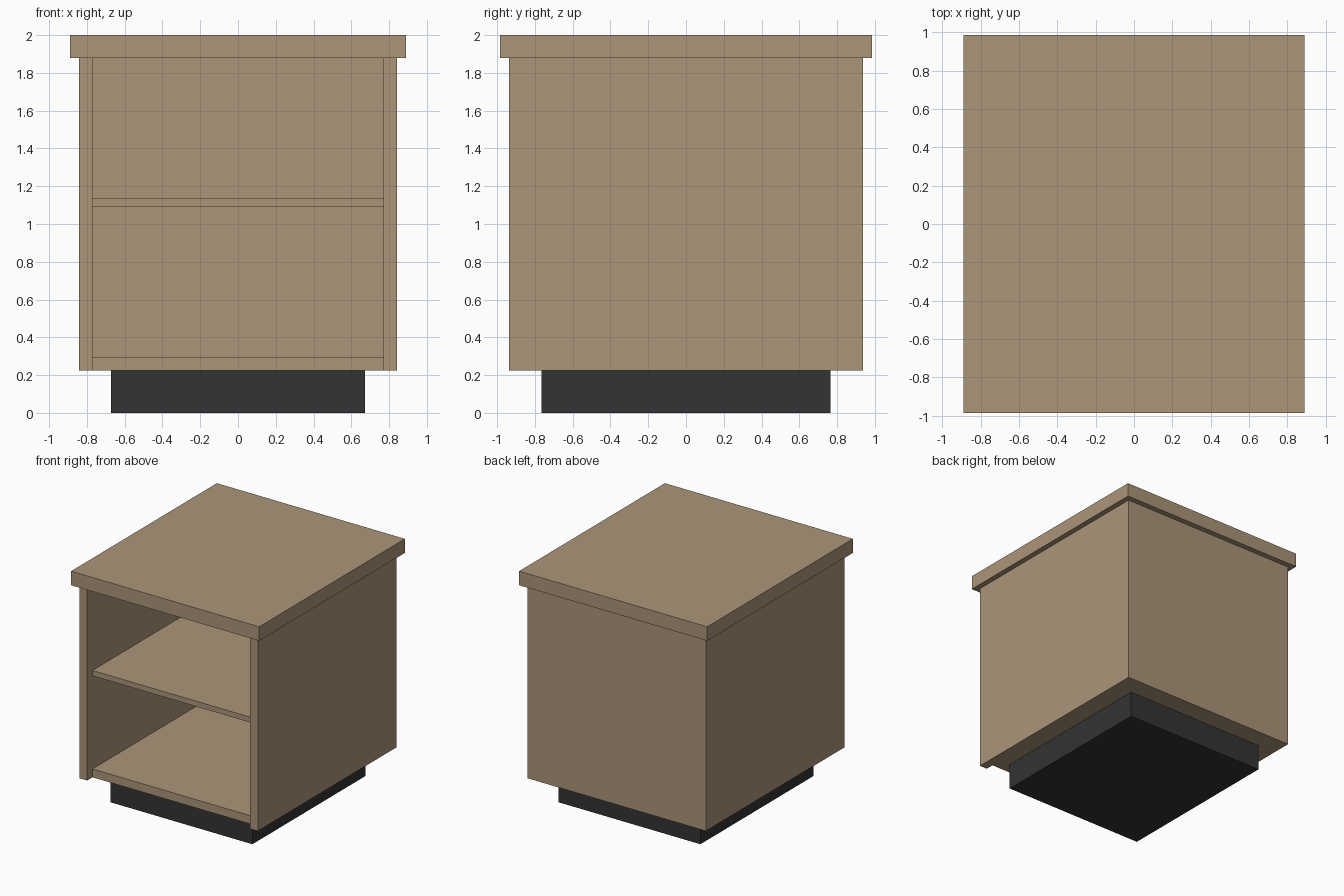
import bpy

if "Cube" in bpy.data.objects:
    bpy.data.objects.remove(bpy.data.objects["Cube"])


def material(name, color):
    m = bpy.data.materials.new(name)
    m.diffuse_color = (*color, 1.0)
    m.use_nodes = True
    m.node_tree.nodes["Principled BSDF"].inputs["Base Color"].default_value = m.diffuse_color
    return m


WOOD = material("tan_wood", (0.407, 0.301, 0.191))
DARK = material("dark_plinth", (0.033, 0.033, 0.033))


def box(name, lo, hi, mat):
    """Box between two corners, with scale applied to the mesh."""
    bpy.ops.mesh.primitive_cube_add(size=1)
    ob = bpy.context.object
    ob.name = ob.data.name = name
    for v in ob.data.vertices:
        v.co = [(a + b) / 2 + c * (b - a) for a, b, c in zip(lo, hi, v.co)]
    ob.data.materials.append(mat)
    return ob


# Main dimensions
OUT, IN = 0.843, 0.771        # outer and inner half width of the carcass
DEPTH, PANEL = 0.936, 0.072   # half depth and panel thickness
BOTTOM, TOP = 0.224, 1.88
FRONT = -DEPTH + PANEL        # shelves sit back from the front edge
BACK = DEPTH - PANEL

# Recessed plinth and overhanging top
box("plinth", (-0.672, -0.765, 0), (0.672, 0.765, BOTTOM), DARK)
box("top_slab", (-0.889, -0.984, TOP), (0.889, 0.984, 2.0), WOOD)

# Side panels
for name, s in (("left_side", -1), ("right_side", 1)):
    x0, x1 = sorted((s * IN, s * OUT))
    box(name, (x0, -DEPTH, BOTTOM), (x1, DEPTH, TOP), WOOD)

# Back panel between the sides
box("back_panel", (-IN, BACK, BOTTOM), (IN, DEPTH, TOP), WOOD)

# Floor and middle shelf, open at the front
for name, z0, z1 in (("floor_panel", BOTTOM, 0.295), ("middle_shelf", 1.091, 1.137)):
    box(name, (-IN, FRONT, z0), (IN, BACK, z1), WOOD)
